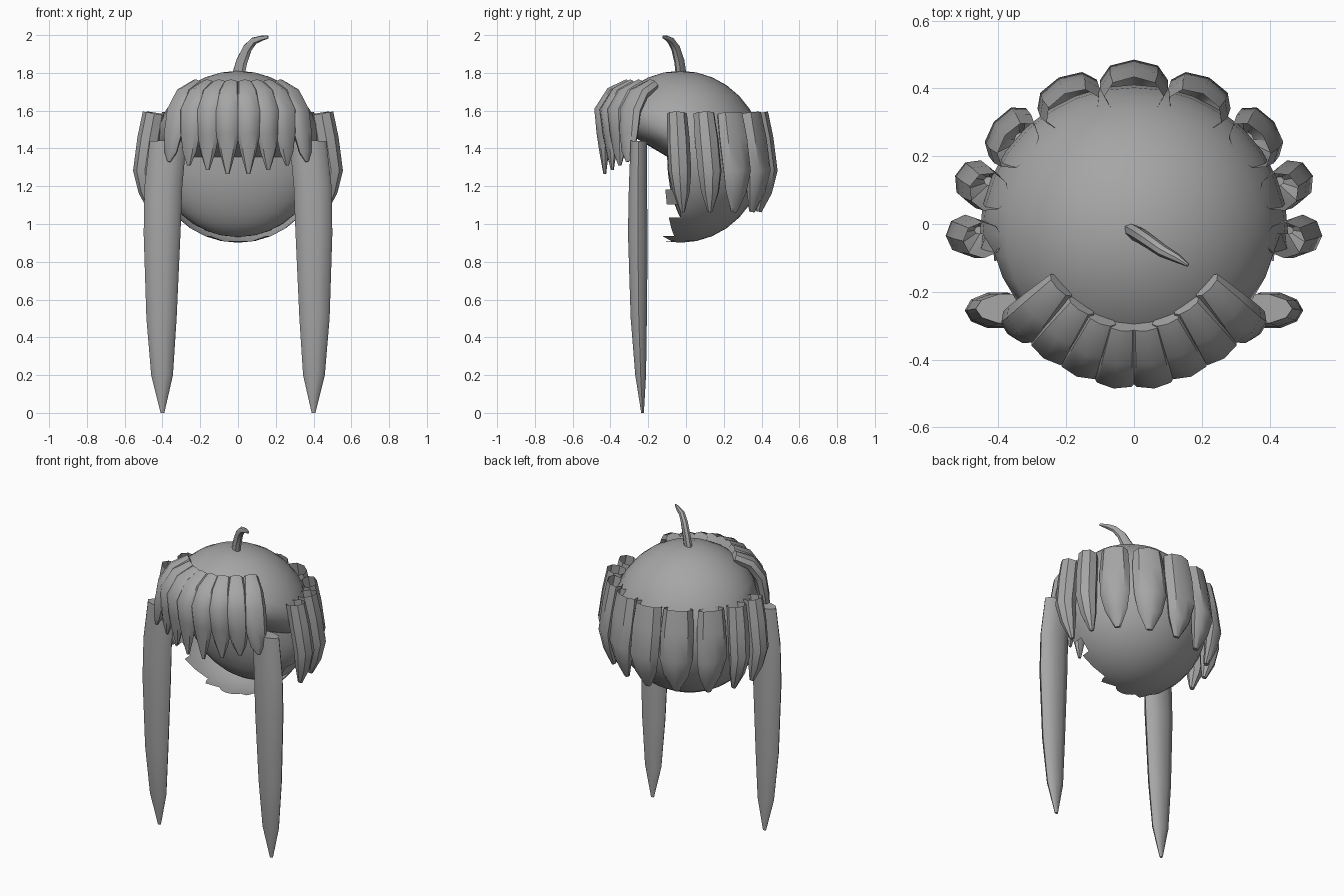
import bpy, bmesh, math
from mathutils import Vector, Matrix

if "Cube" in bpy.data.objects:
    bpy.data.objects.remove(bpy.data.objects["Cube"])

hair = bpy.data.materials.new("hair grey")
hair.diffuse_color = (0.38, 0.38, 0.38, 1)
hair.use_nodes = True
hair.node_tree.nodes["Principled BSDF"].inputs["Base Color"].default_value = hair.diffuse_color


def finish(name, bm, angle=40):
    me = bpy.data.meshes.new(name)
    bm.to_mesh(me)
    bm.free()
    me.materials.append(hair)
    ob = bpy.data.objects.new(name, me)
    bpy.context.collection.objects.link(ob)
    bpy.ops.object.select_all(action='DESELECT')
    ob.select_set(True)
    bpy.context.view_layer.objects.active = ob
    bpy.ops.object.shade_smooth_by_angle(angle=math.radians(angle))
    return ob


def lock(name, path, widths, depths, side, sides=8, open_top=False):
    """Tapered strand: elliptical rings along a path, capped at the ends."""
    bm = bmesh.new()
    side = Vector(side).normalized()
    pts = [Vector(p) for p in path]
    rings = []
    for i, p in enumerate(pts):
        t = pts[min(i + 1, len(pts) - 1)] - pts[max(i - 1, 0)]
        n = side.cross(t).normalized()
        ring = []
        for k in range(sides):
            a = 2 * math.pi * k / sides
            ring.append(bm.verts.new(p + side * (math.cos(a) * widths[i] / 2)
                                     + n * (math.sin(a) * depths[i] / 2)))
        rings.append(ring)
    for r, s in zip(rings, rings[1:]):
        for k in range(sides):
            j = (k + 1) % sides
            bm.faces.new((r[k], r[j], s[j], s[k]))
    if not open_top:
        bm.faces.new(rings[0])
    bm.faces.new(rings[-1])
    bmesh.ops.recalc_face_normals(bm, faces=bm.faces)
    return finish(name, bm)


# Scalp: sphere with a sloped brow and the face side open with a ragged edge
R, MID = 0.455, 1.356
bm = bmesh.new()
bmesh.ops.create_uvsphere(bm, u_segments=32, v_segments=16, radius=R)
bmesh.ops.transform(bm, verts=bm.verts, matrix=Matrix.Translation((0, -0.03, MID))
                    @ Matrix.Diagonal((1, 0.97, 1, 1)))


def in_face_opening(f):
    c = f.calc_center_median()
    edge = -0.11 if 1.1 < c.z < 1.2 or c.z < 0.93 else -0.06
    return c.z < 1.35 and c.y < edge


bmesh.ops.delete(bm, geom=[f for f in bm.faces if in_face_opening(f)], context='FACES')
for v in bm.verts:
    # brow rows recede in a curve until they meet the lining
    if 1.34 < v.co.z < 1.58 and v.co.y < -0.08:
        t = (v.co.z - MID) / 0.204
        row = math.sqrt(R * R - (v.co.z - MID) ** 2)
        mid_y = 0.1 * (1 - t) - 0.03 * t
        front = -0.1 - (v.co.z - MID) * 1.67
        bow = math.sqrt(max(0, 1 - (v.co.x / row) ** 2))
        v.co.y = max(v.co.y, mid_y - (mid_y - front) * bow)
finish("scalp", bm, 60)

# Rounded lining that closes the opening below the brow
bm = bmesh.new()
bmesh.ops.create_uvsphere(bm, u_segments=32, v_segments=16, radius=1)
bmesh.ops.transform(bm, verts=bm.verts, matrix=Matrix.Translation((0, 0.1, MID))
                    @ Matrix.Diagonal((0.43, 0.2, 0.425, 1)))
extra = [f for f in bm.faces
         if f.calc_center_median().z > MID or f.calc_center_median().y > 0.1]
bmesh.ops.delete(bm, geom=extra, context='FACES')
finish("inner_lining", bm, 60)

# Clumps around the sides and back: centre x, y, width, depth, backward lean
clumps = [(0.50, -0.05, 0.12, 0.12, 0.03), (0.48, 0.11, 0.13, 0.12, 0.03),
          (0.385, 0.265, 0.18, 0.10, 0.02), (0.205, 0.385, 0.195, 0.11, 0.01),
          (0.0, 0.43, 0.2, 0.12, 0)]
for x, y, w, d, lean in clumps:
    for s in ((1, -1) if x else (1,)):
        c = Vector((s * x, y, 0))
        out = Vector((s * x, y + 0.03, 0)).normalized()
        back = Vector((-out.y, out.x, 0)) * s
        prof = [(-0.055, 1.585), (-0.03, 1.45), (-0.005, 1.28), (-0.02, 1.17), (-0.045, 1.065)]
        path = [c + out * dr + back * lean * (1.585 - z) / 0.52 + Vector((0, 0, z))
                for dr, z in prof]
        lock("side_clump" if x else "back_clump", path,
             [w * k for k in (0.88, 1.0, 1.0, 0.75, 0.2)],
             [d, d * 1.05, d, d * 0.75, 0.03], back, open_top=True)

# Fringe: overlapping curved blades, from centre to temple
fringe = [((0.035, -0.30), (0.055, -0.447), (0.055, -0.43), 1.265, 0.12),
          ((0.095, -0.28), (0.155, -0.414), (0.16, -0.39), 1.285, 0.36),
          ((0.155, -0.24), (0.245, -0.365), (0.26, -0.35), 1.31, 0.60),
          ((0.215, -0.18), (0.32, -0.295), (0.365, -0.31), 1.33, 0.80)]
for root, mid, tip, tz, ang in fringe:
    for s in (1, -1):
        r, m, t = (Vector((s * p[0], p[1], 0)) for p in (root, mid, tip))
        up = Vector((0, 0, 1))
        path = [r + up * 1.735, r.lerp(m, 0.6) + up * 1.69, m + up * 1.60,
                m.lerp(t, 0.5) + up * 1.48, m.lerp(t, 0.8) + up * 1.38, t + up * tz]
        lock("fringe_lock", path, [0.09, 0.125, 0.145, 0.125, 0.085, 0.02],
             [0.07, 0.08, 0.08, 0.07, 0.05, 0.015],
             (math.cos(ang), s * math.sin(ang), 0))

# Long front strands hanging past the cheeks
for s in (1, -1):
    path = [(s * 0.37, -0.25, 1.44), (s * 0.395, -0.255, 1.2), (s * 0.402, -0.255, 0.95),
            (s * 0.405, -0.25, 0.5), (s * 0.402, -0.24, 0.2), (s * 0.40, -0.23, 0.0)]
    lock("long_front_strand", path, [0.195, 0.2, 0.195, 0.16, 0.115, 0.02],
         [0.09, 0.1, 0.11, 0.09, 0.06, 0.015], (1, 0, 0), 10)

# Stray curl on the crown
lock("crown_curl", [(0.0, -0.025, 1.78), (0.02, -0.035, 1.86), (0.05, -0.055, 1.93),
                    (0.085, -0.08, 1.97), (0.125, -0.1, 1.983), (0.16, -0.122, 1.99)],
     [0.045, 0.045, 0.042, 0.038, 0.028, 0.01], [0.08, 0.07, 0.055, 0.04, 0.028, 0.015],
     (0.55, 0.83, 0))
